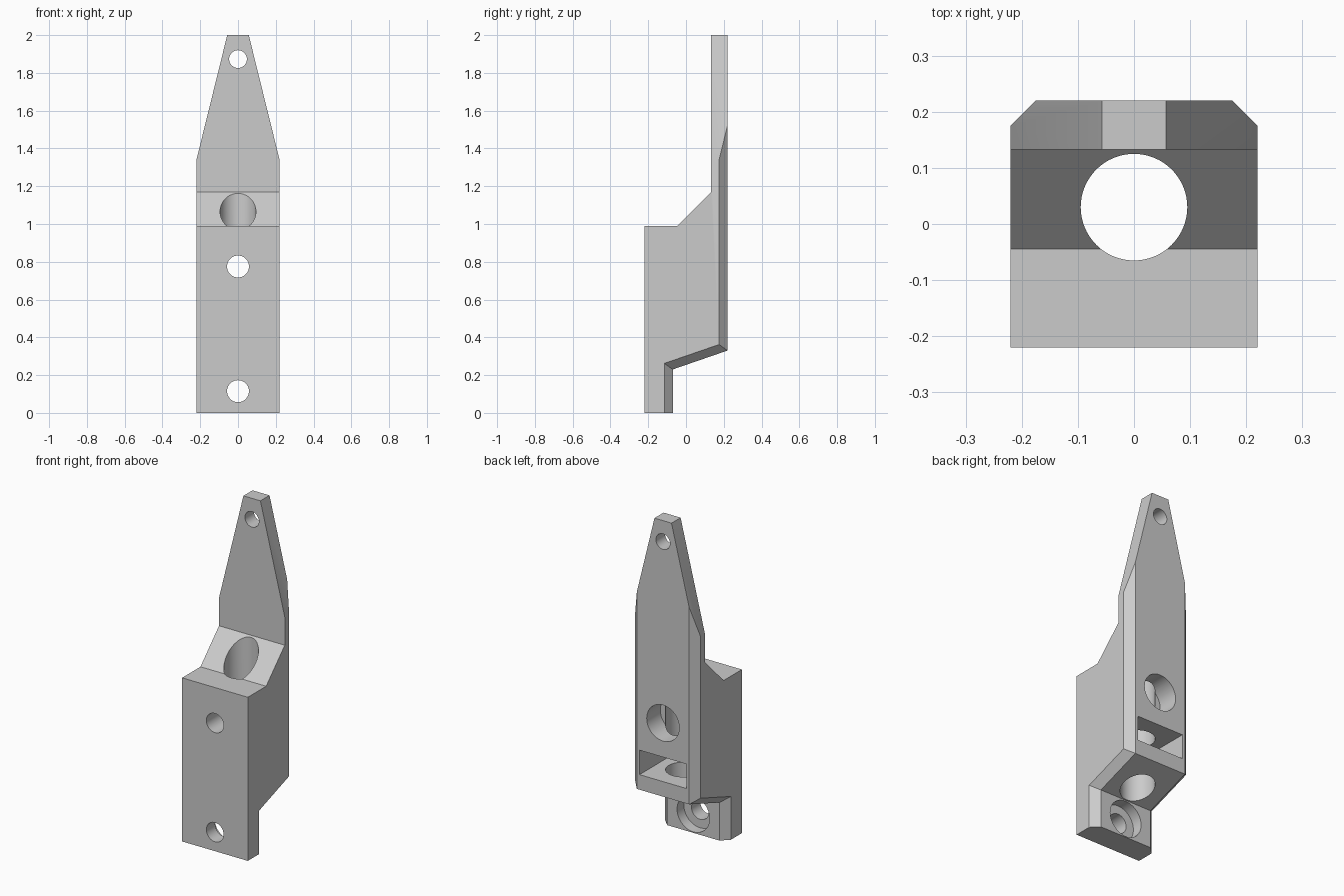
import bpy, bmesh
from math import pi
from mathutils import Vector

cube = bpy.data.objects.get("Cube")
if cube:
    bpy.data.objects.remove(cube, do_unlink=True)

grey = bpy.data.materials.new("plain_grey")
grey.use_nodes = True
grey.diffuse_color = (0.6, 0.6, 0.6, 1)
grey.node_tree.nodes["Principled BSDF"].inputs["Base Color"].default_value = (0.6, 0.6, 0.6, 1)

HALF, FLAT = 0.22, 0.175      # half width, half width inside the chamfer

# Side profile (y, z): shared front, then the back at the middle and at the chamfered sides
front = [(-0.22, 0), (-0.22, 0.99), (-0.045, 0.99), (0.133, 1.17), (0.133, 2)]
back_mid = [(0.22, 2), (0.22, 0.33), (-0.07, 0.23), (-0.07, 0)]
back_side = [(0.175, 2), (0.175, 0.362), (-0.115, 0.262), (-0.115, 0)]

# Body: loft the profiles across x
bm = bmesh.new()
sections = [(-HALF, back_side), (-FLAT, back_mid), (FLAT, back_mid), (HALF, back_side)]
rings = [[bm.verts.new((x, y, z)) for y, z in front + back] for x, back in sections]
for a, b in zip(rings, rings[1:]):
    for i in range(len(a)):
        j = (i + 1) % len(a)
        bm.faces.new((a[i], a[j], b[j], b[i]))
bm.faces.new(rings[0])
bm.faces.new(rings[-1])

# Tapered tip: slice both upper sides
for side in (-1, 1):
    bmesh.ops.bisect_plane(bm, geom=bm.verts[:] + bm.edges[:] + bm.faces[:],
                           plane_co=(side * HALF, 0, 1.34),
                           plane_no=Vector((side * 0.66, 0, 0.163)).normalized(),
                           clear_outer=True)
    bmesh.ops.holes_fill(bm, edges=[e for e in bm.edges if e.is_boundary])
bmesh.ops.dissolve_limit(bm, angle_limit=0.01, verts=bm.verts[:], edges=bm.edges[:])
bmesh.ops.recalc_face_normals(bm, faces=bm.faces[:])

mesh = bpy.data.meshes.new("bracket_body")
bm.to_mesh(mesh)
bm.free()
body = bpy.data.objects.new("bracket_body", mesh)
bpy.context.collection.objects.link(body)
mesh.materials.append(grey)


def cut(cutter):
    """Subtract the cutter from the body and discard it."""
    cutter.hide_render = True
    cutter.data.materials.append(grey)
    bpy.context.view_layer.objects.active = body
    mod = body.modifiers.new("cut", 'BOOLEAN')
    mod.operation, mod.solver, mod.object = 'DIFFERENCE', 'EXACT', cutter
    bpy.ops.object.modifier_apply(modifier=mod.name)
    bpy.data.objects.remove(cutter, do_unlink=True)


def bore_y(z, radius, y0, y1):
    bpy.ops.mesh.primitive_cylinder_add(vertices=48, radius=radius, depth=y1 - y0,
                                        location=(0, (y0 + y1) / 2, z), rotation=(pi / 2, 0, 0))
    cut(bpy.context.object)


# Vertical rod hole
bpy.ops.mesh.primitive_cylinder_add(vertices=64, radius=0.095, depth=3, location=(0, 0.03, 1))
cut(bpy.context.object)

# Nut slot in the back
bpy.ops.mesh.primitive_cube_add(size=1, location=(0, 0.087, 0.495))
slot = bpy.context.object
slot.scale = (0.314, 0.426, 0.148)
cut(slot)

# Screw holes and their counterbores
bore_y(1.873, 0.047, -1, 1)
for z, floor, end in ((0.775, 0.09, 0.5), (0.115, -0.135, 0.1)):
    bore_y(z, 0.058, -1, 1)
    bore_y(z, 0.109, floor, end)

bpy.ops.object.select_all(action='DESELECT')
body.select_set(True)
bpy.context.view_layer.objects.active = body
bpy.ops.object.shade_smooth_by_angle(angle=pi / 6)
